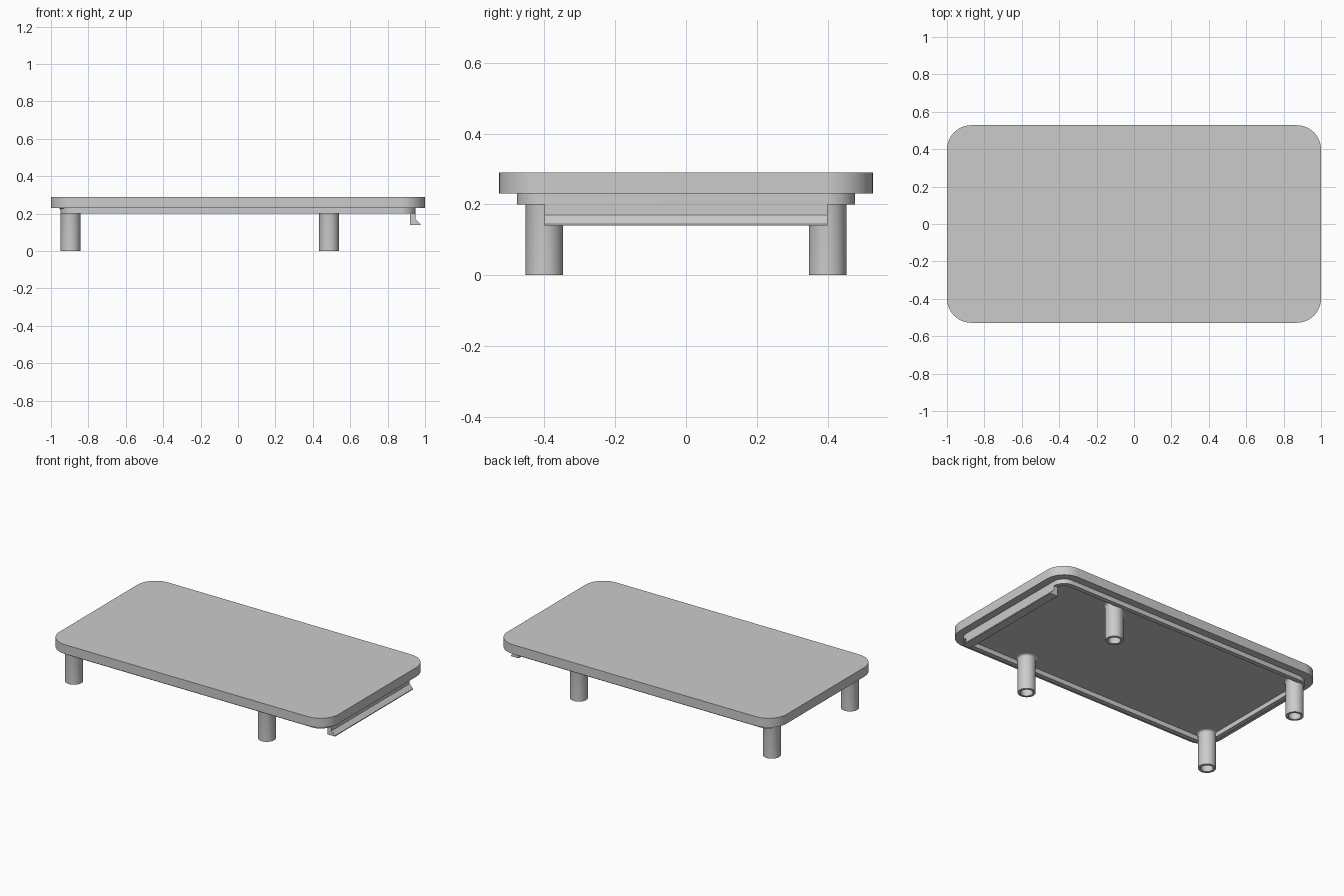
import bpy, bmesh, math

if "Cube" in bpy.data.objects:
    bpy.data.objects.remove(bpy.data.objects["Cube"], do_unlink=True)

grey = bpy.data.materials.new("plain grey")
grey.use_nodes = True
colour = (0.6, 0.6, 0.6, 1)
grey.diffuse_color = colour
grey.node_tree.nodes["Principled BSDF"].inputs["Base Color"].default_value = colour


def finish(name, bm):
    """Turn a bmesh into a shaded object."""
    bmesh.ops.recalc_face_normals(bm, faces=bm.faces[:])
    mesh = bpy.data.meshes.new(name)
    bm.to_mesh(mesh)
    bm.free()
    mesh.materials.append(grey)
    obj = bpy.data.objects.new(name, mesh)
    bpy.context.collection.objects.link(obj)
    bpy.ops.object.select_all(action='DESELECT')
    obj.select_set(True)
    bpy.context.view_layer.objects.active = obj
    bpy.ops.object.shade_smooth_by_angle(angle=math.radians(30))
    return obj


def rounded_rect(hx, hy, r, steps=12):
    """Outline of a rectangle with round corners."""
    points = []
    for i, (sx, sy) in enumerate([(1, 1), (-1, 1), (-1, -1), (1, -1)]):
        for k in range(steps + 1):
            a = math.pi / 2 * (i + k / steps)
            points.append((sx * (hx - r) + r * math.cos(a),
                           sy * (hy - r) + r * math.sin(a)))
    return points


def circle(cx, cy, r, n=48):
    return [(cx + r * math.cos(math.tau * k / n),
             cy + r * math.sin(math.tau * k / n)) for k in range(n)]


def loft(name, sections, cap_start=True, cap_end=True):
    """Skin a stack of (outline, height) sections."""
    bm = bmesh.new()
    loops = [[bm.verts.new((x, y, z)) for x, y in outline] for outline, z in sections]
    for a, b in zip(loops, loops[1:]):
        for i in range(len(a)):
            j = (i + 1) % len(a)
            bm.faces.new((a[i], a[j], b[j], b[i]))
    if cap_start:
        bm.faces.new(loops[0])
    if cap_end:
        bm.faces.new(loops[-1])
    return finish(name, bm)


# Lid: thick plate with a raised lip around a recessed underside
plate = rounded_rect(1.0, 0.528, 0.13)
lip_outer = rounded_rect(0.95, 0.478, 0.08)
lip_inner = rounded_rect(0.92, 0.448, 0.05)
loft("lid", [(plate, 0.29), (plate, 0.23), (lip_outer, 0.23),
             (lip_outer, 0.20), (lip_inner, 0.20), (lip_inner, 0.23)])

# Hollow posts with a small flare where they meet the lid
POST_R, BORE_R = 0.053, 0.037
flare = [(POST_R + 0.014 * (1 - math.sin(t)), 0.23 - 0.014 * (1 - math.cos(t)))
         for t in [math.pi / 2 * k / 4 for k in range(5)]]
for end, px in (("right", -0.895), ("left", 0.487)):
    for side, py in (("front", -0.4), ("back", 0.4)):
        rings = flare + [(POST_R, 0), (BORE_R, 0), (BORE_R, 0.2)]
        loft(f"{side}_{end}_post",
             [(circle(px, py, r), z) for r, z in rings], cap_start=False)

# Clip: hooked strip hanging from one short side of the lip
bm = bmesh.new()
profile = [(0.92, 0.2), (0.92, 0.14), (0.975, 0.14), (0.975, 0.145),
           (0.95, 0.17), (0.95, 0.2)]
face = bm.faces.new([bm.verts.new((x, -0.4, z)) for x, z in profile])
ext = bmesh.ops.extrude_face_region(bm, geom=[face], use_keep_orig=True)
bmesh.ops.translate(bm, vec=(0, 0.8, 0),
                    verts=[v for v in ext["geom"] if isinstance(v, bmesh.types.BMVert)])
finish("clip", bm)
